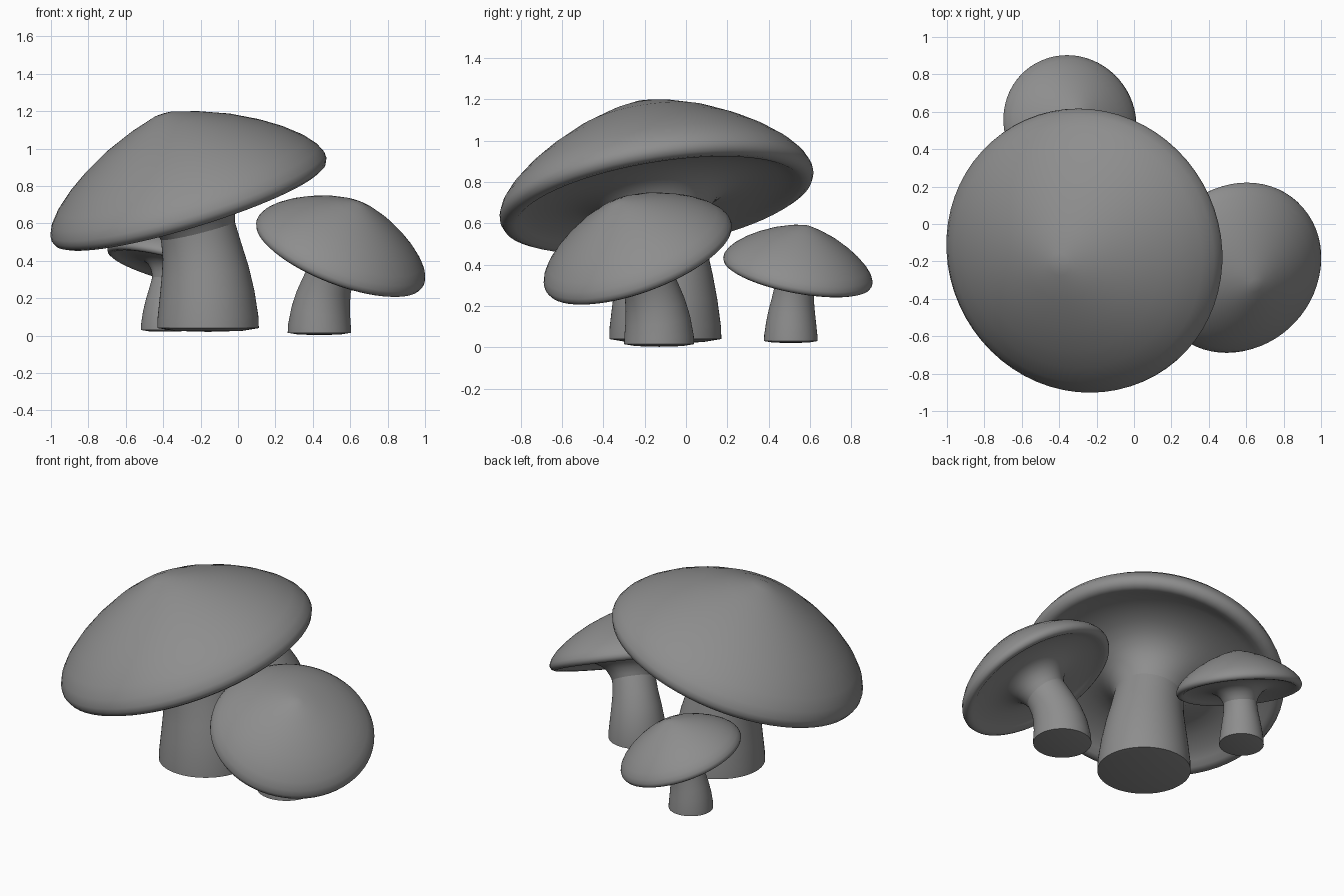
import bpy, bmesh, math
from mathutils import Vector

if "Cube" in bpy.data.objects:
    bpy.data.objects.remove(bpy.data.objects["Cube"])

SEG = 64
grey = bpy.data.materials.new("warm_grey")
grey.diffuse_color = (0.27, 0.27, 0.27, 1)
grey.use_nodes = True
grey.node_tree.nodes["Principled BSDF"].inputs["Base Color"].default_value = grey.diffuse_color

# Cap profile (radius, height along the axis): dome, rolled rim, shallow underside, collar
CAP = [(0.0, .487), (.06, .48), (.2, .434), (.36, .366), (.5, .288), (.6, .22),
       (.69, .143), (.74, .083), (.762, .035), (.764, .008), (.752, -.018), (.725, -.032),
       (.695, -.029), (.66, -.01), (.6, .01), (.5, .022), (.42, .018), (.35, .002),
       (.29, -.03), (.245, -.075), (.215, -.13), (.195, -.19), (0.0, -.1)]
# Stem radius along its length (fraction, radius)
STEM = [(0, .270), (.06, .268), (.2, .252), (.35, .233), (.5, .214), (.65, .204),
        (.8, .199), (1, .198)]


def tube(name, rings):
    """Skin a list of (centre, axis, radius) rings; radius 0 makes a pole."""
    bm = bmesh.new()
    loops = []
    for c, n, r in rings:
        # frame without twist
        u = Vector((0, 1, 0)).cross(n).normalized()
        v = n.cross(u)
        if r == 0:
            loops.append([bm.verts.new(c)] * SEG)
        else:
            loops.append([bm.verts.new(c + r * (u * math.cos(a) + v * math.sin(a)))
                          for a in (2 * math.pi * i / SEG for i in range(SEG))])
    for lo, hi in zip(loops, loops[1:]):
        for i in range(SEG):
            j = (i + 1) % SEG
            quad = list(dict.fromkeys((lo[i], lo[j], hi[j], hi[i])))
            bm.faces.new(quad)
    bmesh.ops.recalc_face_normals(bm, faces=bm.faces)
    me = bpy.data.meshes.new(name)
    bm.to_mesh(me)
    bm.free()
    me.materials.append(grey)
    ob = bpy.data.objects.new(name, me)
    bpy.context.collection.objects.link(ob)
    bpy.ops.object.select_all(action='DESELECT')
    ob.select_set(True)
    bpy.context.view_layer.objects.active = ob
    bpy.ops.object.shade_smooth_by_angle(angle=math.radians(50))
    return ob


def mushroom(name, rim, axis, base, size):
    rim, base, n = Vector(rim), Vector(base), Vector(axis).normalized()
    # tilted cap with a hollow underside and a collar around the stem
    tube(name + "_cap", [(rim + n * h * size, n, r * size) for r, h in CAP])
    # bent stem along a curve from the ground into the cap
    top = rim + n * .03 * size
    p1 = base + Vector((0, 0, .34 * size))
    p2 = top - n * .22 * size
    up = Vector((0, 0, 1))
    rings = [(base - up * .02 * size, up, 0), (base - up * .015 * size, up, .18 * size)]
    for t, r in STEM:
        s = 1 - t
        c = s**3 * base + 3 * s * s * t * p1 + 3 * s * t * t * p2 + t**3 * top
        d = s * s * (p1 - base) + 2 * s * t * (p2 - p1) + t * t * (top - p2)
        rings.append((c, d.normalized(), r * size))
    rings.append((top, n, 0))
    tube(name + "_stem", rings)


mushroom("large", (-.26, -.14, .722), (-.305, -.165, 1), (-.16, -.10, .04), 1.005)
mushroom("medium", (.545, -.23, .44), (.39, -.37, 1), (.435, -.13, .015), .627)
mushroom("small", (-.345, .54, .365), (.27, .19, 1), (-.39, .507, .03), .48)
